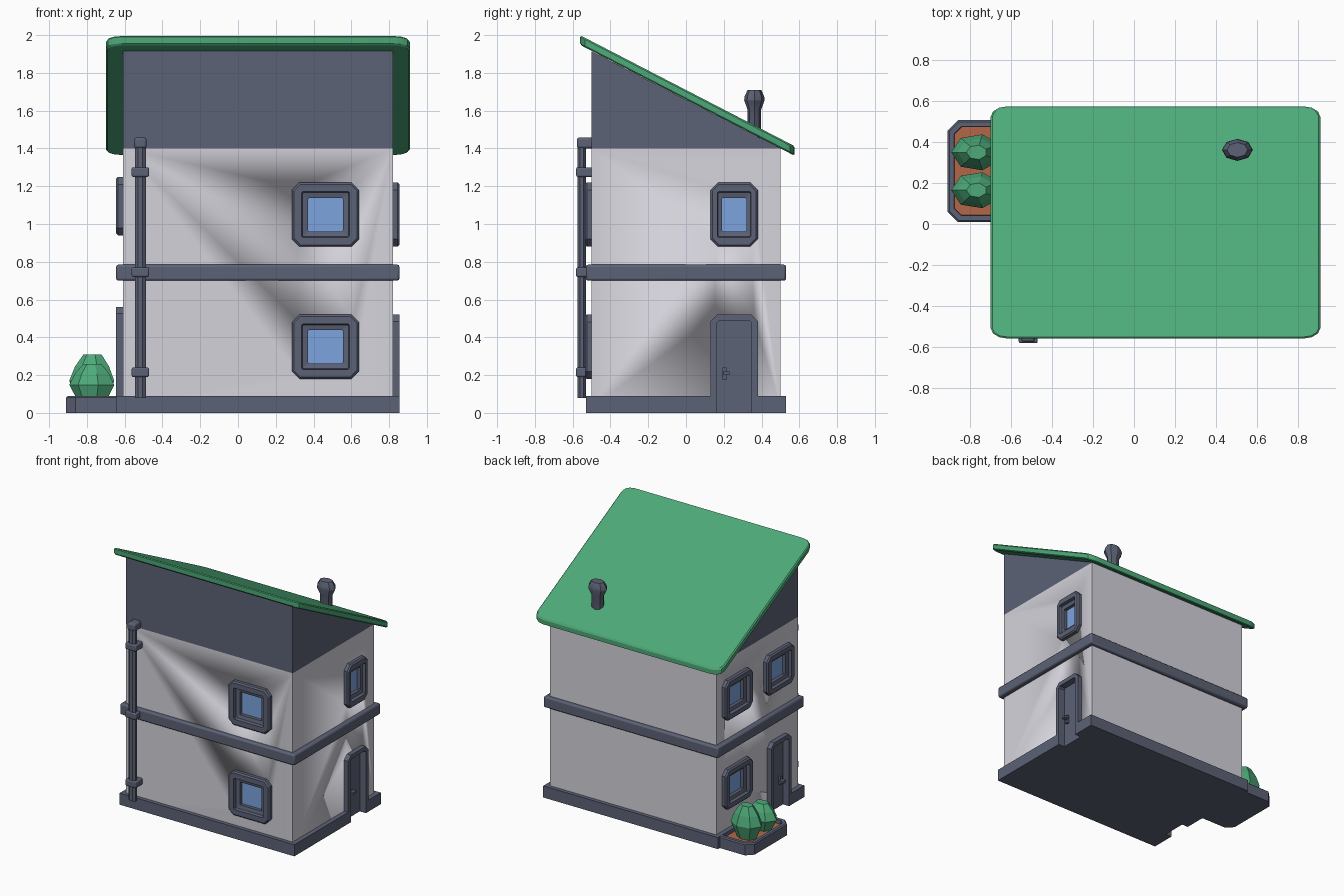
import bpy, bmesh, math
from mathutils import Vector

if "Cube" in bpy.data.objects:
    bpy.data.objects.remove(bpy.data.objects["Cube"])


def material(name, rgb):
    m = bpy.data.materials.new(name)
    m.diffuse_color = (*rgb, 1)
    m.use_nodes = True
    m.node_tree.nodes["Principled BSDF"].inputs["Base Color"].default_value = m.diffuse_color
    return m


WALL = material("pale_wall", (0.66, 0.65, 0.71))
SLATE = material("slate", (0.107, 0.122, 0.181))
GREEN = material("green", (0.075, 0.40, 0.19))
GLASS = material("blue_glass", (0.20, 0.37, 0.74))
SOIL = material("soil", (0.45, 0.135, 0.065))
X0, X1, Y = -0.61, 0.82, 0.5        # wall faces


def finish(name, bm, mats, smooth=True):
    bmesh.ops.recalc_face_normals(bm, faces=bm.faces)
    me = bpy.data.meshes.new(name)
    bm.to_mesh(me)
    bm.free()
    for m in mats:
        me.materials.append(m)
    ob = bpy.data.objects.new(name, me)
    bpy.context.collection.objects.link(ob)
    if smooth:
        bpy.ops.object.select_all(action='DESELECT')
        ob.select_set(True)
        bpy.context.view_layer.objects.active = ob
        bpy.ops.object.shade_smooth_by_angle(angle=math.radians(30))
    return ob


def loft(name, loops, mats, cap_mat=0, smooth=True):
    """Bridge equal-length loops of points and cap both ends."""
    bm = bmesh.new()
    rings = [[bm.verts.new(p) for p in loop] for loop in loops]
    for a, b in zip(rings, rings[1:]):
        for i in range(len(a)):
            j = (i + 1) % len(a)
            bm.faces.new((a[i], a[j], b[j], b[i]))
    bm.faces.new(rings[0])
    bm.faces.new(rings[-1]).material_index = cap_mat
    return finish(name, bm, mats, smooth)


def box(name, lo, hi, mat, bevel=0.0):
    pts = [(lo[0], lo[1]), (hi[0], lo[1]), (hi[0], hi[1]), (lo[0], hi[1])]
    ob = loft(name, [[(x, y, z) for x, y in pts] for z in (lo[2], hi[2])], [mat])
    if bevel:
        mod = ob.modifiers.new("soft_edges", 'BEVEL')
        mod.width, mod.segments = bevel, 2
    return ob


def on_wall(side, u, z, d):
    """Point on a wall: u along it, d outwards from it."""
    return {"front": (u, -Y - d, z), "right": (X1 + d, u, z), "left": (X0 - d, u, z)}[side]


def chamfered(w, h, c):
    a, b = w / 2, h / 2
    return [(-a + c, -b), (a - c, -b), (a, -b + c), (a, b - c),
            (a - c, b), (-a + c, b), (-a, b - c), (-a, -b + c)]


cutters = []


def cutter(side, u, z0, z1, w):
    p, q = on_wall(side, u - w / 2, z0, -0.05), on_wall(side, u + w / 2, z1, 0.05)
    lo, hi = [min(a, b) for a, b in zip(p, q)], [max(a, b) for a, b in zip(p, q)]
    ob = box("cutter", lo, hi, WALL)
    ob.hide_render = True
    cutters.append(ob)


def window(name, side, u, z, w, h):
    mx, mz = w * 0.24, h * 0.24     # margin from frame to glass, each side
    steps = [(0, 0, 0.04, -0.04), (0, 0, 0.04, 0.025), (0.01, 0.01, 0.035, 0.035),
             (mx * 0.6, mz * 0.6, 0.006, 0.035), (mx * 0.66, mz * 0.66, 0.006, 0.012),
             (mx, mz, 0.006, 0.006), (mx, mz, 0.006, -0.02)]
    loops = [[on_wall(side, u + a, z + b, d) for a, b in chamfered(w - 2 * ix, h - 2 * iz, c)]
             for ix, iz, c, d in steps]
    loft(name, loops, [SLATE, GLASS], 1, smooth=False)
    cutter(side, u, z - h / 2 + 0.03, z + h / 2 - 0.03, w - 0.06)


def door(name, side, u, top, w=0.25, t=0.032):
    def arch(a, h, c):
        return [(-a, 0.06), (-a, h - c), (-a + c, h), (a - c, h), (a, h - c), (a, 0.06)]
    outer = arch(w / 2, top, 0.035)
    outline = outer + arch(w / 2 - t, top - t, 0.012)[::-1]
    bm = bmesh.new()
    rings = [[bm.verts.new(on_wall(side, u + a, z, d)) for a, z in outline] for d in (-0.03, 0.035)]
    n = len(outline)
    for i in range(n):
        j = (i + 1) % n
        bm.faces.new((rings[0][i], rings[0][j], rings[1][j], rings[1][i]))
    for r in rings:
        for i in range(5):
            bm.faces.new((r[i], r[i + 1], r[n - 2 - i], r[n - 1 - i]))
    finish(name + "_frame", bm, [SLATE], False)

    def plate(part, u0, u1, z0, z1, d0, d1):
        quad = [(u0, z0), (u1, z0), (u1, z1), (u0, z1)]
        loft(name + part, [[on_wall(side, u + a, z, d) for a, z in quad] for d in (d0, d1)], [SLATE])
    plate("_panel", -w / 2 + 0.02, w / 2 - 0.02, 0, top - 0.02, -0.05, -0.018)
    plate("_handle_plate", -0.062, -0.04, 0.175, 0.24, -0.018, 0.0)
    plate("_handle", -0.058, -0.025, 0.2, 0.218, 0.0, 0.035)
    cutter(side, u, -0.1, top - 0.02, w - 0.04)


# Windows and doors
for z in (0.35, 1.05):
    window("front_window", "front", 0.463, z, 0.355, 0.34)
window("right_window", "right", 0.255, 1.05, 0.25, 0.34)
for y, z in ((0.26, 0.405), (0.26, 1.095), (-0.25, 1.095)):
    window("left_window", "left", y, z, 0.34, 0.31)
door("right_door", "right", 0.255, 0.52)
door("left_door", "left", -0.25, 0.56)

# Walls with openings cut out
walls = box("walls", (X0, -Y, 0.03), (X1, Y, 1.4), WALL)
for c in cutters:
    mod = walls.modifiers.new("opening", 'BOOLEAN')
    mod.operation, mod.object, mod.solver = 'DIFFERENCE', c, 'EXACT'
bpy.context.view_layer.update()
cut = bpy.data.meshes.new_from_object(walls.evaluated_get(bpy.context.evaluated_depsgraph_get()))
walls.modifiers.clear()
walls.data = cut
for c in cutters:
    bpy.data.objects.remove(c)

# Plinth with a notch at each door
a, b, s = -0.645, 0.855, 0.093
base = [(a, -0.53), (b, -0.53), (b, 0.255 - s), (X1 - 0.04, 0.255 - s), (X1 - 0.04, 0.255 + s),
        (b, 0.255 + s), (b, 0.53), (a, 0.53), (a, -0.25 + s), (X0 + 0.04, -0.25 + s),
        (X0 + 0.04, -0.25 - s), (a, -0.25 - s)]
loft("plinth", [[(x, y, z) for x, y in base] for z in (0, 0.09)], [SLATE], smooth=False)

# Band between floors
box("floor_band", (a, -0.53, 0.70), (b, 0.53, 0.785), SLATE, 0.012)

# Sloped gable block under the roof
gable = [(-Y, 1.4), (Y, 1.4), (-Y, 1.915)]
loft("gable_block", [[(x, y, z) for y, z in gable] for x in (X0, X1)], [SLATE], smooth=False)

# Single-pitch roof slab with rounded corners
def roof_plan(inset):
    pts, r = [], 0.085
    for cx, cy, k in ((0.91 - r, 0.575 - r, 0), (-0.70 + r, 0.575 - r, 1),
                      (-0.70 + r, -0.56 + r, 2), (0.91 - r, -0.56 + r, 3)):
        for i in range(4):
            t = math.radians(90 * k + 30 * i)
            pts.append((cx + (r - inset) * math.cos(t), cy + (r * 0.6 - inset) * math.sin(t)
                        + r * 0.4 * (1 if k < 2 else -1)))
    return pts


def roof_z(y):
    return 1.915 - 0.517 * (y + 0.5)


loft("roof", [[(x, y, roof_z(y) + h) for x, y in roof_plan(i)]
              for i, h in ((0.008, 0.002), (0, 0.01), (0, 0.044), (0.008, 0.053))], [GREEN])


def turned(name, x, y, rings, sx, sy, mat, n=8, turn=0.0, smooth=True):
    """Stack of n-sided rings (radius, z)."""
    ang = [2 * math.pi * (i + turn) / n for i in range(n)]
    return loft(name, [[(x + sx * r * math.cos(t), y + sy * r * math.sin(t), z) for t in ang]
                       for r, z in rings], [mat], smooth=smooth)


# Chimney flue
turned("chimney", 0.505, 0.362, [(0.036, 1.42), (0.036, 1.605), (0.054, 1.655), (0.052, 1.675),
                                 (0.036, 1.71)], 1.4, 1, SLATE)

# Drainpipe with brackets and top elbow
PX = -0.517
turned("drainpipe", PX, -0.552, [(0.032, 0.08), (0.032, 1.44)], 1, 0.75, SLATE, 8, 0.5)
for z in (0.19, 0.72, 1.25):
    box("pipe_bracket", (PX - 0.046, -0.582, z), (PX + 0.046, -0.49, z + 0.05), SLATE, 0.008)
box("pipe_elbow", (PX - 0.033, -0.577, 1.4), (PX + 0.033, -0.49, 1.458), SLATE, 0.012)

# Planter box: hollow rim, soil and two bushes
def planter_plan(i, z):
    c = 0.05 - i * 0.5
    return [(-0.62, 0.01 + i, z), (-0.62, 0.507 - i, z), (-0.91 + i + c, 0.507 - i, z),
            (-0.91 + i, 0.507 - i - c, z), (-0.91 + i, 0.01 + i + c, z), (-0.91 + i + c, 0.01 + i, z)]


loft("planter", [planter_plan(0, 0), planter_plan(0, 0.082), planter_plan(0.008, 0.09),
                 planter_plan(0.032, 0.09), planter_plan(0.034, 0.06)], [SLATE, SOIL], 1, smooth=False)
for y, k in ((0.165, 0.8), (0.35, 1.0)):
    rings = [(0.075, 0.055), (0.095, 0.06 + 0.04 * k), (0.125, 0.06 + 0.11 * k),
             (0.095, 0.06 + 0.185 * k), (0.05, 0.06 + 0.25 * k)]
    turned("bush", -0.768, y, rings, 1, 0.72, GREEN, 7, 0.5, smooth=False)
